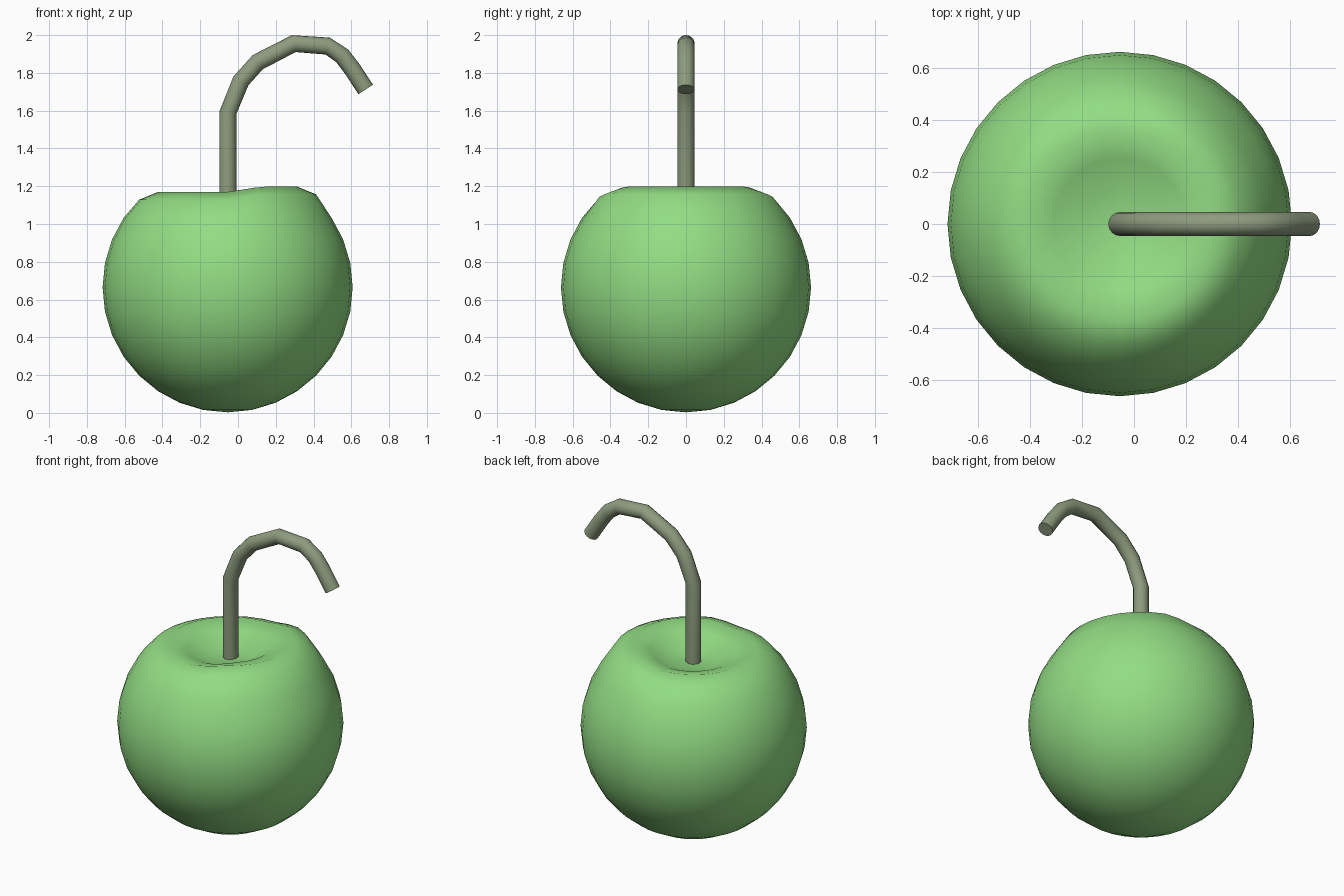
import bpy, bmesh, math

if "Cube" in bpy.data.objects:
    bpy.data.objects.remove(bpy.data.objects["Cube"])


def material(name, color):
    m = bpy.data.materials.new(name)
    m.diffuse_color = color
    m.use_nodes = True
    m.node_tree.nodes["Principled BSDF"].inputs["Base Color"].default_value = m.diffuse_color
    return m


def smooth(obj, angle):
    bpy.ops.object.select_all(action='DESELECT')
    obj.select_set(True)
    bpy.context.view_layer.objects.active = obj
    bpy.ops.object.shade_smooth_by_angle(angle=math.radians(angle))


CX, CZ, R = -0.055, 0.665, 0.662

# Fruit: sphere whose top rings are pushed down into a slightly tilted hollow
bm = bmesh.new()
bmesh.ops.create_uvsphere(bm, u_segments=32, v_segments=16, radius=R)
hollow = {4: 1.143, 5: 1.184, 6: 1.152, 7: 1.092, 8: 1.085}
for v in bm.verts:
    r = math.hypot(v.co.x, v.co.y)
    ring = round(math.degrees(math.asin(max(-1, min(1, v.co.z / R)))) / 11.25)
    tilt = max(-1, min(1, (v.co.x - 0.09) / 0.09)) * min(1, r / 0.25)
    v.co.z += CZ
    if ring in hollow:
        v.co.z = hollow[ring] + 0.014 * tilt
    v.co.x += CX
mesh = bpy.data.meshes.new("fruit")
bm.to_mesh(mesh)
bm.free()
fruit = bpy.data.objects.new("fruit", mesh)
bpy.context.collection.objects.link(fruit)
mesh.materials.append(material("fruit_green", (0.29, 0.72, 0.23, 1)))
smooth(fruit, 80)

# Stem: round tube swept along a hooked path
path = [(-0.053, 1.06), (-0.053, 1.59), (0.015, 1.757), (0.105, 1.857),
        (0.295, 1.955), (0.475, 1.942), (0.552, 1.89), (0.607, 1.818),
        (0.676, 1.712)]
radius, sides = 0.046, 16
bm = bmesh.new()
rings = []
for i, (x, z) in enumerate(path):
    a, b = path[max(i - 1, 0)], path[min(i + 1, len(path) - 1)]
    dx, dz = b[0] - a[0], b[1] - a[1]
    n = math.hypot(dx, dz)
    nx, nz = -dz / n, dx / n
    ring = []
    for k in range(sides):
        t = 2 * math.pi * k / sides
        c, s = radius * math.cos(t), radius * math.sin(t)
        ring.append(bm.verts.new((x + nx * c, s, z + nz * c)))
    rings.append(ring)
for lo, hi in zip(rings, rings[1:]):
    for k in range(sides):
        j = (k + 1) % sides
        bm.faces.new((lo[k], lo[j], hi[j], hi[k]))
bm.faces.new(rings[0])
bm.faces.new(rings[-1])
bmesh.ops.recalc_face_normals(bm, faces=bm.faces)
mesh = bpy.data.meshes.new("stem")
bm.to_mesh(mesh)
bm.free()
stem = bpy.data.objects.new("stem", mesh)
bpy.context.collection.objects.link(stem)
mesh.materials.append(material("stem_olive", (0.27, 0.33, 0.21, 1)))
smooth(stem, 50)
